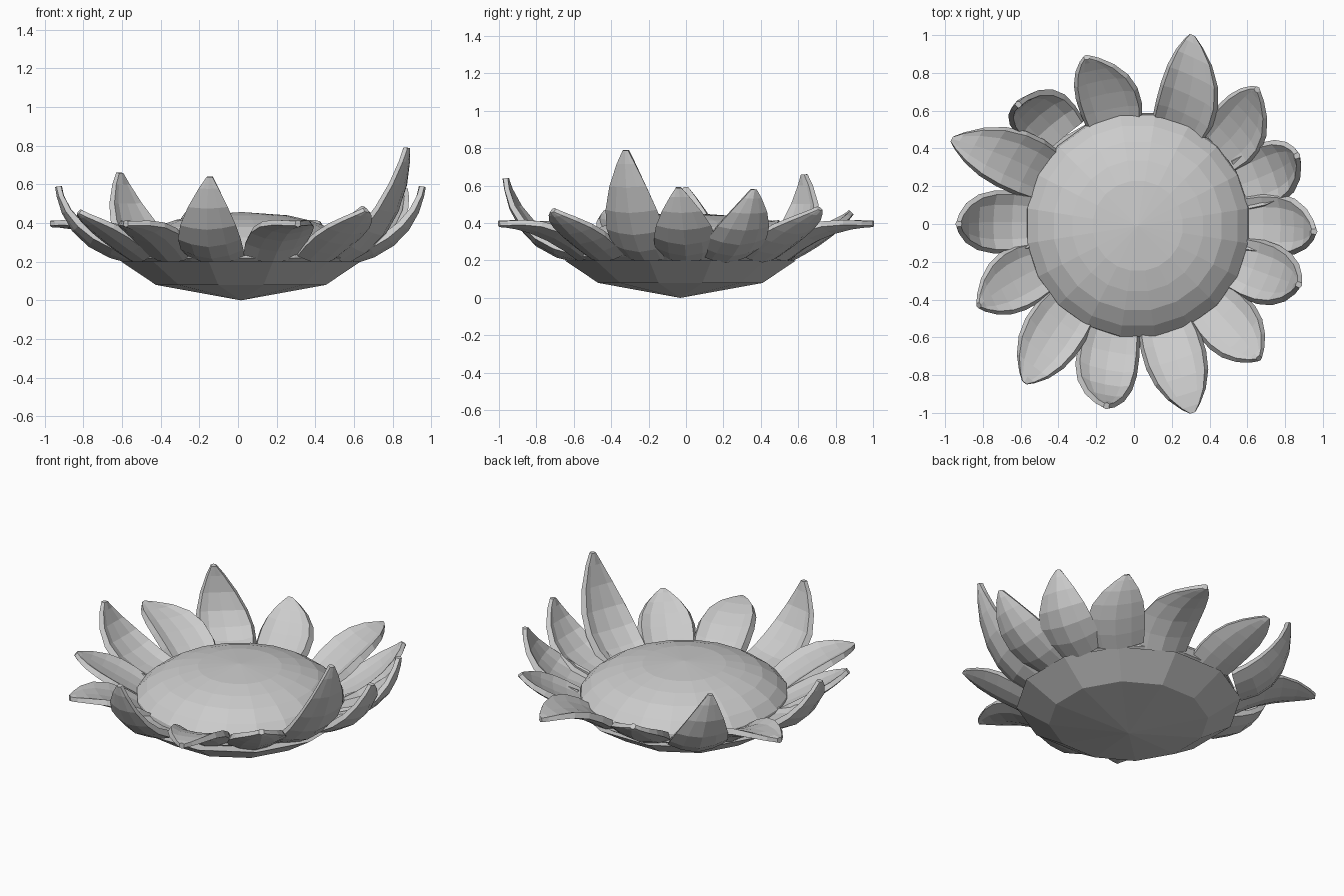
import bpy, bmesh, math
from mathutils import Vector

if "Cube" in bpy.data.objects:
    bpy.data.objects.remove(bpy.data.objects["Cube"])


def finish(name, bm):
    bmesh.ops.recalc_face_normals(bm, faces=bm.faces)
    me = bpy.data.meshes.new(name)
    bm.to_mesh(me)
    bm.free()
    ob = bpy.data.objects.new(name, me)
    bpy.context.collection.objects.link(ob)
    return ob


def lathe(name, profile, n, cx, cy, phase=0.0):
    """Revolve (radius, z) points; radius 0 becomes a pole."""
    bm = bmesh.new()
    rings = []
    for r, z in profile:
        if r == 0:
            rings.append([bm.verts.new((cx, cy, z))] * n)
        else:
            rings.append([bm.verts.new((cx + r * math.cos(phase + i * math.tau / n),
                                        cy + r * math.sin(phase + i * math.tau / n), z))
                          for i in range(n)])
    for a, b in zip(rings, rings[1:]):
        for i in range(n):
            j = (i + 1) % n
            bm.faces.new(list(dict.fromkeys((a[i], a[j], b[j], b[i]))))
    return finish(name, bm)


# Shallow cup under the flower, with a flat top
lathe("flower_cup", [(0, 0), (0.455, 0.08), (0.64, 0.2), (0, 0.2)], 12,
      0.015, -0.03, math.pi / 12)

# Domed seed head
lathe("seed_head", [(0, 0.19), (0.55, 0.19), (0.60, 0.22), (0.59, 0.27), (0.535, 0.325),
                    (0.45, 0.38), (0.35, 0.415), (0.24, 0.44), (0, 0.457)],
      20, 0.02, -0.01, math.pi / 20)

# Petal rows: position along the petal and half width
ROWS = [(0, 0.15), (0.18, 0.165), (0.38, 0.166), (0.58, 0.147),
        (0.77, 0.105), (0.92, 0.052), (1.0, 0.015)]


def petal(name, base, tip, reach, ctrl_z):
    """Cupped, thick petal on a quadratic curve that starts radially."""
    out = Vector((base[0], base[1], 0)).normalized()
    side = Vector((-out.y, out.x, 0))
    p0 = Vector((base[0], base[1], 0.222)) - out * 0.03
    p1 = p0 + out * reach
    p1.z = ctrl_z
    p2 = Vector(tip)
    bm = bmesh.new()
    fronts, backs = [], []
    for t, w in ROWS:
        p = p0 * (1 - t) ** 2 + p1 * 2 * t * (1 - t) + p2 * t * t
        d = (p1 - p0) * (1 - t) + (p2 - p1) * t
        nrm = d.cross(side).normalized()
        f, b = [], []
        for u in (-1, -0.55, 0, 0.55, 1):
            lift = 1.4 * w * w * u * u
            thick = 0.06 * (1 - 0.35 * abs(u)) * (1 - 0.4 * t)
            edge = 0.88 if abs(u) == 1 else 1   # bevelled rim on the inner side
            f.append(bm.verts.new(p + side * (w * u * edge) + nrm * (lift + thick * 0.4)))
            b.append(bm.verts.new(p + side * (w * u) + nrm * (lift - thick * 0.6)))
        fronts.append(f)
        backs.append(b)
    for i in range(len(ROWS) - 1):
        f0, f1, b0, b1 = fronts[i], fronts[i + 1], backs[i], backs[i + 1]
        for j in range(4):
            bm.faces.new((f0[j], f0[j + 1], f1[j + 1], f1[j]))
            bm.faces.new((b0[j + 1], b0[j], b1[j], b1[j + 1]))
        bm.faces.new((f0[0], f1[0], b1[0], b0[0]))
        bm.faces.new((f1[4], f0[4], b0[4], b1[4]))
    for f, b in ((fronts[0], backs[0]), (fronts[-1], backs[-1])):
        for j in range(4):
            bm.faces.new((f[j], b[j], b[j + 1], f[j + 1]))
    return finish(name, bm)


# Ring of petals: base xy, tip xyz, control reach, control height
PETALS = [
    ((0.25, 0.54), (0.31, 1.00, 0.40), 0.25, 0.40),
    ((0.48, 0.42), (0.65, 0.71, 0.48), 0.24, 0.33),
    ((0.60, 0.22), (0.86, 0.36, 0.58), 0.30, 0.29),
    ((0.62, 0.00), (0.95, -0.04, 0.59), 0.31, 0.29),
    ((0.58, -0.22), (0.87, -0.32, 0.79), 0.29, 0.33),
    ((0.44, -0.46), (0.66, -0.71, 0.47), 0.23, 0.34),
    ((0.18, -0.58), (0.31, -1.00, 0.40), 0.25, 0.40),
    ((-0.12, -0.60), (-0.145, -0.96, 0.64), 0.34, 0.26),
    ((-0.36, -0.48), (-0.58, -0.84, 0.40), 0.25, 0.39),
    ((-0.54, -0.25), (-0.82, -0.43, 0.46), 0.22, 0.34),
    ((-0.57, 0.01), (-0.925, 0.00, 0.59), 0.34, 0.28),
    ((-0.51, 0.28), (-0.965, 0.45, 0.40), 0.25, 0.40),
    ((-0.40, 0.48), (-0.61, 0.63, 0.66), 0.30, 0.27),
    ((-0.11, 0.57), (-0.25, 0.88, 0.46), 0.24, 0.33),
]
for k, spec in enumerate(PETALS):
    petal(f"petal_{k + 1:02d}", *spec)
